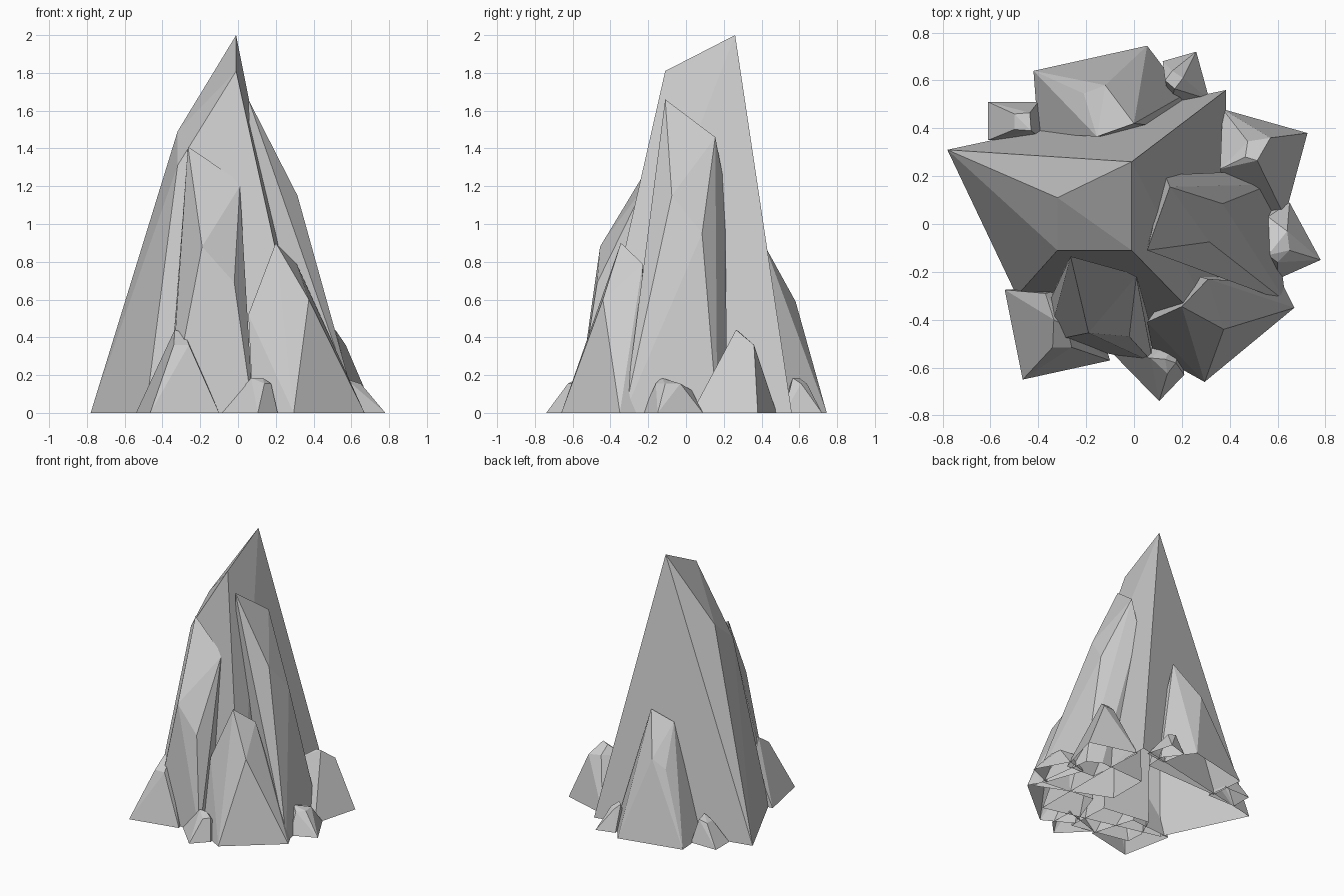
import bpy, bmesh, math


def rock(name, base, crown):
    """Faceted open-bottomed boulder: hull of a ground outline (x, y) and crown corners (x, y, z)."""
    bm = bmesh.new()
    for x, y in base:
        bm.verts.new((x, y, 0))
    for p in crown:
        bm.verts.new(p)
    res = bmesh.ops.convex_hull(bm, input=bm.verts[:])
    loose = {v for v in res["geom_interior"] + res["geom_unused"]
             if isinstance(v, bmesh.types.BMVert)}
    bmesh.ops.delete(bm, geom=list(loose), context="VERTS")
    bmesh.ops.recalc_face_normals(bm, faces=bm.faces[:])
    # Leave the underside open, merge nearly flat facets
    floor = [f for f in bm.faces if all(v.co.z < 1e-4 for v in f.verts)]
    bmesh.ops.delete(bm, geom=floor, context="FACES")
    bmesh.ops.dissolve_limit(bm, angle_limit=math.radians(7),
                             verts=[], edges=bm.edges[:])
    for f in bm.faces:
        f.smooth = False
    me = bpy.data.meshes.new(name)
    bm.to_mesh(me)
    bm.free()
    ob = bpy.data.objects.new(name, me)
    bpy.context.collection.objects.link(ob)
    return ob


# Tall central spire
rock("main_spire",
     [(-.78, .31), (-.49, -.30), (.39, -.52), (.385, .56)],
     [(-.01, .26, 2), (-.01, -.11, 1.81), (-.32, .11, 1.49), (-.32, -.11, 1.31)])

# Tall slabs leaning on the front and right of the spire
rock("front_slab",
     [(-.37, -.36), (-.36, -.49), (.08, -.58), (.06, -.25), (-.3, -.2)],
     [(-.265, -.135, 1.41), (-.03, -.2, 1.25), (.01, -.22, 1.2),
      (-.19, -.455, .88), (-.02, -.47, .69)])
rock("right_slab",
     [(.635, -.325), (.57, .165), (.47, .22), (.1, .2), (.1, -.1)],
     [(.055, -.11, 1.66), (.15, .155, 1.46), (.13, .205, 1.2),
      (.315, -.075, 1.15), (.37, .085, .95)])

# Medium boulders at the front right and back
rock("front_right_boulder",
     [(.295, -.66), (.67, -.35), (.62, -.25), (.2, -.2), (.08, -.54)],
     [(.2, -.345, .9), (.31, -.23, .79), (.375, -.44, .6),
      (.44, -.365, .48), (.055, -.41, .52)])
rock("back_boulder",
     [(-.42, .64), (.055, .745), (.21, .54), (.2, .4), (-.4, .38)],
     [(0, .42, .88), (-.155, .365, .8), (-.12, .58, .59), (-.21, .545, .52)])

# Low boulders
rock("back_right_boulder",
     [(.37, .48), (.725, .38), (.63, .03), (.4, .04)],
     [(.515, .265, .44), (.465, .28, .43), (.57, .36, .36), (.475, .345, .37),
      (.36, .23, .36)])
rock("front_left_boulder",
     [(-.54, -.275), (-.465, -.65), (-.1, -.57), (-.2, -.25)],
     [(-.335, -.4, .44), (-.28, -.43, .42), (-.34, -.515, .36),
      (-.26, -.515, .36), (-.37, -.29, .33)])

# Pebbles around the foot
rock("front_pebble",
     [(-.09, -.54), (.105, -.74), (.21, -.63), (.2, -.45)],
     [(.07, -.56, .185), (.13, -.565, .185), (.14, -.625, .155), (.175, -.58, .155)])
rock("right_pebble",
     [(.65, .09), (.78, -.15), (.6, -.23), (.5, .05)],
     [(.56, -.13, .185), (.56, .03, .12), (.64, -.03, .155), (.65, -.11, .155),
      (.6, -.16, .155)])
rock("back_right_pebble",
     [(.12, .68), (.26, .72), (.315, .52), (.15, .5)],
     [(.13, .6, .185), (.17, .565, .185), (.16, .64, .155), (.205, .61, .155)])
rock("back_left_pebble",
     [(-.61, .51), (-.4, .51), (-.38, .35), (-.61, .35)],
     [(-.5, .46, .155), (-.435, .465, .17), (-.5, .395, .155), (-.43, .39, .185)])
